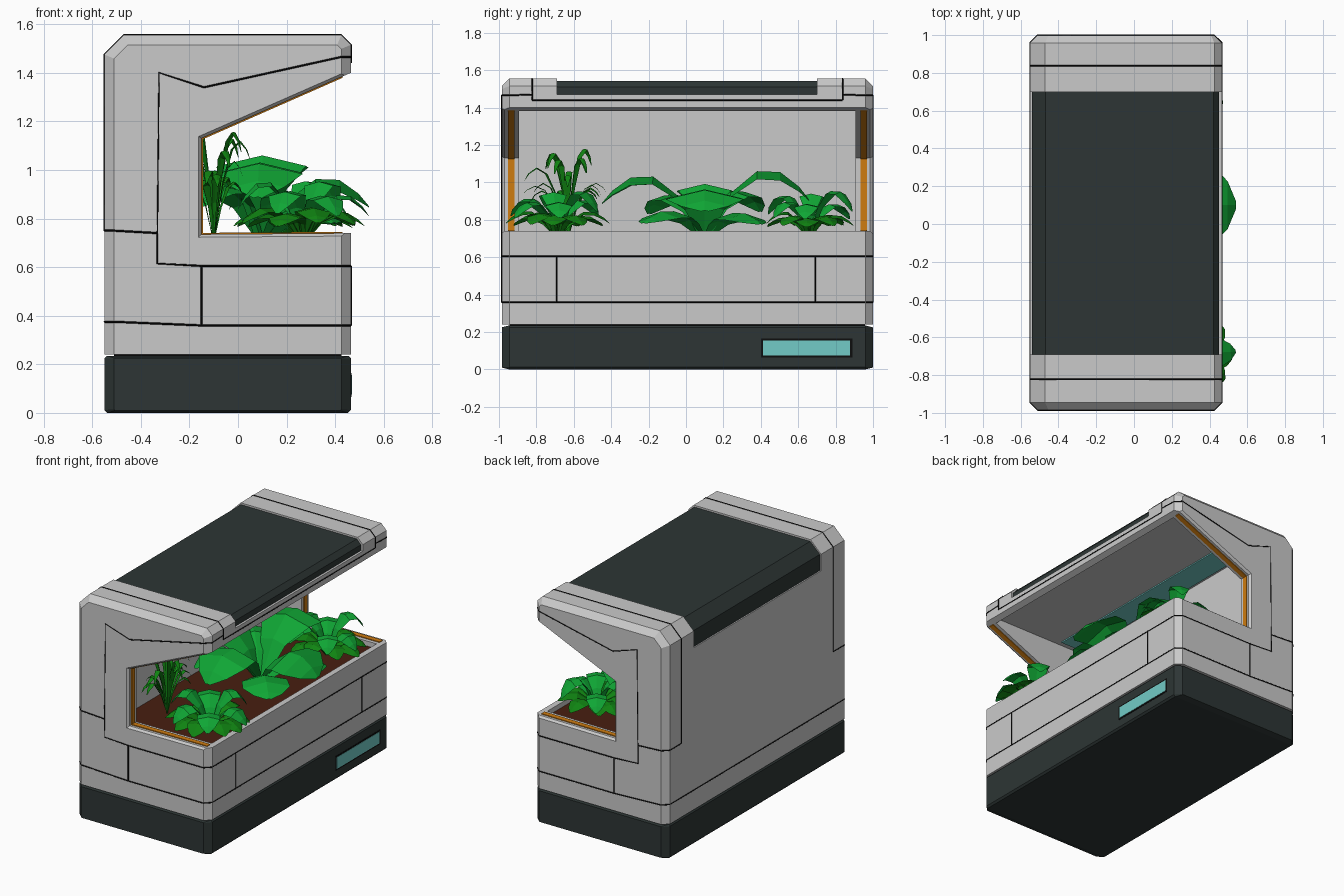
import bpy, bmesh, random
from math import sin, cos, radians, pi
from mathutils import Vector

if "Cube" in bpy.data.objects:
    bpy.data.objects.remove(bpy.data.objects["Cube"])
random.seed(4)
C = 0.007          # middle of the case along y
HALF = 0.992       # half length of the case


def material(name, rgb):
    m = bpy.data.materials.new(name)
    m.use_nodes = True
    m.diffuse_color = (*rgb, 1)
    m.node_tree.nodes["Principled BSDF"].inputs["Base Color"].default_value = (*rgb, 1)
    return m


GREY = material("light grey", (0.59, 0.59, 0.59))
DARK = material("dark slate", (0.026, 0.036, 0.035))
BLACK = material("seam black", (0.004, 0.004, 0.004))
ORANGE = material("orange", (0.62, 0.2, 0.005))
TEAL = material("teal", (0.17, 0.6, 0.57))
SOIL = material("soil brown", (0.065, 0.013, 0.005))
LEAF = material("leaf green", (0.005, 0.38, 0.035))
DEEP = material("deep green", (0.005, 0.23, 0.006))


def finish(name, bm, mat):
    me = bpy.data.meshes.new(name)
    bm.to_mesh(me)
    bm.free()
    me.materials.append(mat)
    ob = bpy.data.objects.new(name, me)
    bpy.context.collection.objects.link(ob)
    return ob


def loft(name, rings, mat):
    """Closed solid through rings of equal point count."""
    bm = bmesh.new()
    loops = [[bm.verts.new(p) for p in r] for r in rings]
    n = len(loops[0])
    for a, b in zip(loops, loops[1:]):
        for i in range(n):
            j = (i + 1) % n
            bm.faces.new((a[i], a[j], b[j], b[i]))
    bm.faces.new(loops[0])
    bm.faces.new(loops[-1])
    bmesh.ops.recalc_face_normals(bm, faces=bm.faces)
    return finish(name, bm, mat)


def prism(name, pts, y0, y1, mat):
    return loft(name, [[(x, y, z) for x, z in pts] for y in (y0, y1)], mat)


def box(name, x, y, z, mat):
    return prism(name, [(x[0], z[0]), (x[1], z[0]), (x[1], z[1]), (x[0], z[1])], y[0], y[1], mat)


def inset(pts, offs, k):
    """Move each edge of a counter-clockwise profile inward by its own offset."""
    out, n = [], len(pts)
    for i in range(n):
        p, a, b = (Vector(pts[j % n]) for j in (i, i - 1, i + 1))
        d1, d2 = (p - a).normalized(), (b - p).normalized()
        n1, n2 = Vector((-d1.y, d1.x)), Vector((-d2.y, d2.x))
        c1, c2 = offs[i - 1] * k, offs[i] * k
        det = n1.x * n2.y - n1.y * n2.x
        out.append((p.x + (c1 * n2.y - c2 * n1.y) / det, p.y + (n1.x * c2 - n2.x * c1) / det))
    return out


def chamfered(name, pts, outer, rim, mat):
    """Extrude a profile along y, chamfering both ends."""
    rings = []
    for y, k, e in ((-HALF, 1, 1), (0.015 - HALF, 0.625, 0), (0.04 - HALF, 0, 0),
                    (HALF - 0.04, 0, 0), (HALF - 0.015, 0.625, 0), (HALF, 1, 1)):
        offs = [o * k + r * e for o, r in zip(outer, rim)]
        rings.append([(x, y + C, z) for x, z in inset(pts, offs, 1)])
    return loft(name, rings, mat)


def cut(ob, cutter):
    cutter.hide_render = True
    m = ob.modifiers.new("cut", 'BOOLEAN')
    m.operation, m.solver, m.object = 'DIFFERENCE', 'EXACT', cutter
    bpy.context.view_layer.objects.active = ob
    bpy.ops.object.modifier_apply(modifier=m.name)
    bpy.data.objects.remove(cutter)


def seam(name, pts, r=0.004):
    cu = bpy.data.curves.new(name, 'CURVE')
    cu.dimensions = '3D'
    cu.bevel_depth, cu.bevel_resolution = r, 0
    sp = cu.splines.new('POLY')
    sp.points.add(len(pts) - 1)
    for q, p in zip(sp.points, pts):
        q.co = (*p, 1)
    cu.materials.append(BLACK)
    ob = bpy.data.objects.new(name, cu)
    bpy.context.collection.objects.link(ob)
    bpy.ops.object.select_all(action='DESELECT')
    ob.select_set(True)
    bpy.context.view_layer.objects.active = ob
    bpy.ops.object.convert(target='MESH')


# Case: C-shaped shell with hollow inside and a recess for the roof panel
L, R = -0.55, 0.465
shell = [(L, 0.24), (R, 0.24), (R, 0.74), (-0.15, 0.735), (-0.15, 1.13), (R, 1.40),
         (R, 1.515), (0.425, 1.555), (-0.47, 1.555), (L, 1.475)]
case = chamfered("case", shell, [0, .04, 0, 0, 0, .04, .04, .04, .04, .04],
                 [0, 0, .012, .012, .012, 0, 0, 0, 0, 0], GREY)
IN = (C - 0.9, C + 0.9)
cut(case, box("hollow_cutter", (-0.3, 0.425), IN, (0.6, 1.42), GREY))
inner = [(0.42, 1.47), (0.40, 1.52), (-0.455, 1.52), (-0.52, 1.455), (-0.52, 1.36)]
cut(case, prism("recess_cutter", [(-0.6, 1.36), (-0.6, 1.6), (0.5, 1.6), (0.5, 1.47)] + inner,
                -0.69, 0.70, GREY))
prism("roof_panel", [(-0.541, 1.36), (-0.541, 1.472), (-0.468, 1.543), (0.42, 1.543),
                     (0.45, 1.51), (0.45, 1.47)] + inner, -0.69, 0.70, DARK)

# Base with display, and the shadow gap above it
base = [(L, 0.012), (L + 0.012, 0), (R - 0.012, 0), (R, 0.012),
        (R, 0.225), (R - 0.01, 0.235), (L + 0.01, 0.235), (L, 0.225)]
chamfered("base", base, [.03, .01, .03, .04, .03, .01, .03, .04], [0] * 8, DARK)
box("shadow_gap", (L + 0.04, R - 0.04), (C - 0.95, C + 0.95), (0.23, 0.245), BLACK)
box("display_frame", (R - 0.01, R + 0.002), (0.40, 0.89), (0.065, 0.165), BLACK)
box("display", (R - 0.01, R + 0.004), (0.412, 0.878), (0.075, 0.155), TEAL)

# Inside: soil and ceiling lamp
box("soil", (-0.31, 0.43), (C - 0.905, C + 0.905), (0.58, 0.705), SOIL)
box("ceiling_lamp", (-0.28, -0.10), (C - 0.86, C + 0.86), (1.412, 1.425), TEAL)

for s, side in ((-1, "front"), (1, "back")):
    # Orange trim along the edge of each opening
    trim = [(0.43, 1.385), (-0.15, 1.13), (-0.15, 0.735), (0.43, 0.739)]
    near = [(0.43, 1.379), (-0.145, 1.126), (-0.145, 0.741), (0.43, 0.745)]
    prism(side + "_trim", trim + near[::-1], C + s * 0.925, C + s * 0.96, ORANGE)
    # Panel seams on each end, running round the chamfers
    ye, yi, ys = C + s * HALF, C + s * (HALF - 0.04), C + s * 0.83
    rear = lambda z: [(L, yi, z), (L + 0.04, ye, z)]
    face = lambda z: [(R - 0.04, ye, z), (R, yi, z)]
    seam(side + "_seam_upper", [(-0.33, ye, 0.74)] + rear(0.75)[::-1] + [(L, ys, 0.75)])
    seam(side + "_seam_outline", [(R, ys, 1.47)] + face(1.465)[::-1] +
         [(-0.14, ye, 1.34), (-0.325, ye, 1.40), (-0.333, ye, 0.615), (-0.15, ye, 0.605)] + face(0.605))
    seam(side + "_seam_lower", rear(0.375) + [(-0.15, ye, 0.36)] + face(0.36))
    seam(side + "_seam_short", [(-0.15, ye, 0.605), (-0.15, ye, 0.36)])
    seam(side + "_seam_roof", [(L, ys, 0.75), (L, ys, 1.475), (-0.47, ys, 1.555),
                               (0.425, ys, 1.555), (R, ys, 1.515), (R, ys, 1.44)])
    seam(side + "_seam_planter", [(R, s * 0.69, 0.605), (R, s * 0.69, 0.36)])

# Long seams
for x, z, reach in ((R, 0.605, 0.95), (R, 0.36, 0.95), (L, 0.375, 0.95), (R, 1.44, 0.83)):
    seam("long_seam", [(x, C - reach, z), (x, C + reach, z)])


def leaf(bm, base, angle, length, width, rise, peak=0.6, squash=1):
    """Arched leaf with a folded midrib."""
    a = radians(angle)
    out, across = Vector((cos(a) * squash, sin(a), 0)), Vector((-sin(a), cos(a), 0))
    rows = []
    for t, w in ((0, .12), (.25, .5), (.5, .95), (.72, 1), (.9, .6), (1, .1)):
        mid = Vector(base) + out * length * t
        mid.z += rise * (1 - (1 - t / peak) ** 2)
        fold = Vector((0, 0, width * w * 0.12))
        half = across * width * w / 2
        rows.append([bm.verts.new(p) for p in (mid - half - fold, mid, mid + half - fold)])
    for p, q in zip(rows, rows[1:]):
        for i in (0, 1):
            bm.faces.new((p[i], q[i], q[i + 1], p[i + 1]))


# Broad-leaved plant in the middle
bm = bmesh.new()
for spec in ((90, .56, .38, .37), (-92, .55, .36, .34), (0, .44, .42, .27), (180, .36, .3, .3),
             (-48, .44, .3, .15), (45, .42, .3, .14), (135, .42, .26, .26), (-135, .42, .26, .24)):
    leaf(bm, (0.1, 0.1, 0.7), *spec)
finish("broad_plant", bm, LEAF)

# Rosettes near each end, in two tiers
for name, x, y, size in (("front_rosette", 0.27, -0.69, 0.28), ("back_rosette", 0.22, 0.66, 0.25)):
    for tier, mat, rise, n in (("low", DEEP, 0.13, 9), ("high", LEAF, 0.22, 6)):
        bm = bmesh.new()
        for i in range(n):
            leaf(bm, (x, y, 0.7), i * 360 / n + random.uniform(-9, 9),
                 size * random.uniform(0.88, 1.04), size * 0.52, rise * random.uniform(0.85, 1.2))
        finish(name + "_" + tier, bm, mat)

# Tall grassy plant in the corner
bm = bmesh.new()
for i in range(18):
    leaf(bm, (-0.1, -0.63, 0.7), i * 20 + random.uniform(-8, 8), random.uniform(0.17, 0.26),
         0.035, random.uniform(0.25, 0.48), 0.7, 0.65)
finish("grass_plant", bm, DEEP)
